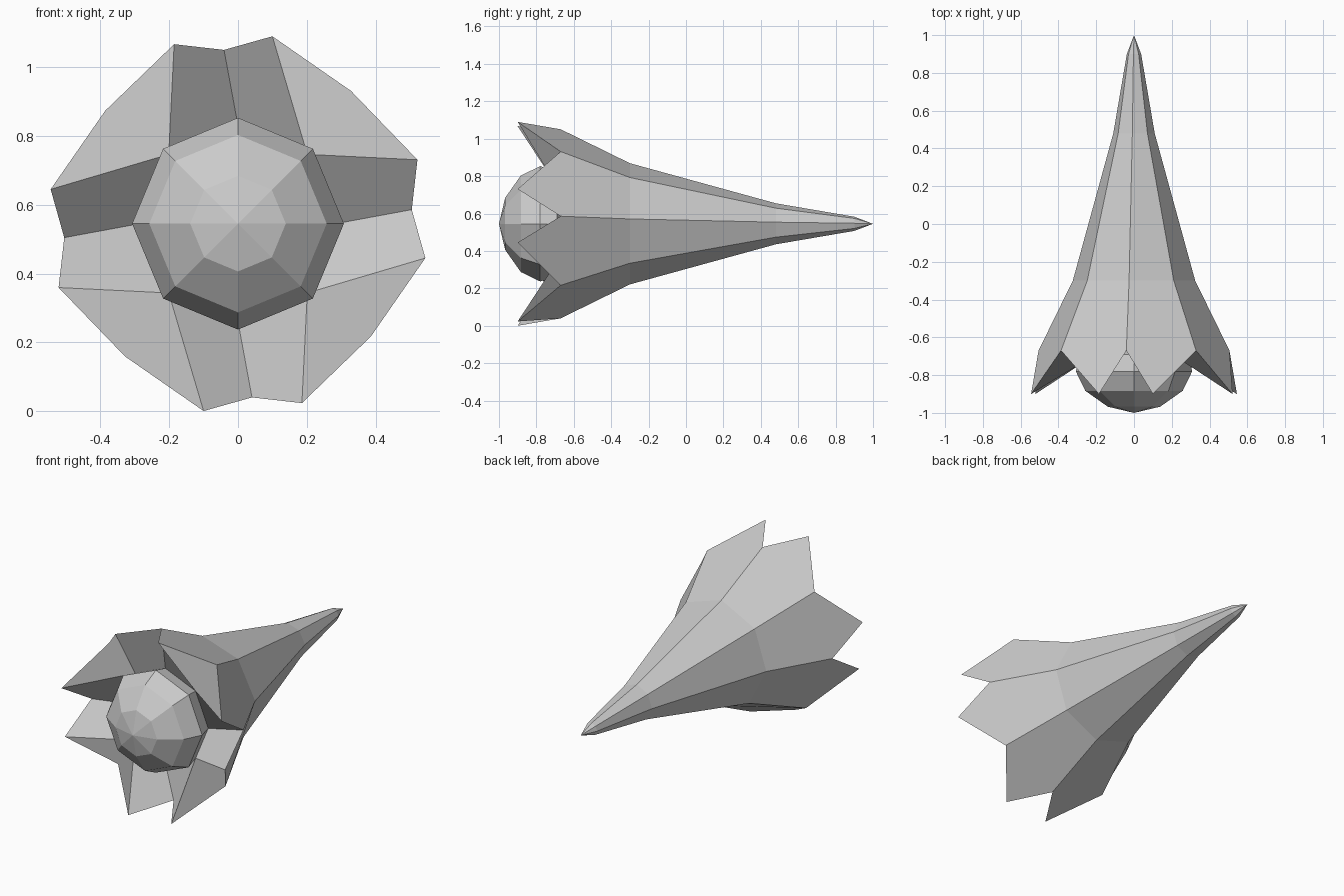
import bpy, bmesh
from math import sin, cos, radians

if "Cube" in bpy.data.objects:
    bpy.data.objects.remove(bpy.data.objects["Cube"])

ZC = 0.545      # height of the long axis
TURN = 4.6      # body is rotated slightly about its axis


def point(bm, r, deg, y):
    a = radians(deg)
    return bm.verts.new((r * cos(a), y, ZC + r * sin(a)))


def ring(bm, r, y, turn=0.0):
    return [point(bm, r, turn + 45 * i, y) for i in range(8)]


def bridge(bm, a, b):
    for i in range(8):
        j = (i + 1) % 8
        bm.faces.new((a[i], a[j], b[j], b[i]))


def fan(bm, a, y):
    tip = bm.verts.new((0, y, ZC))
    for i in range(8):
        bm.faces.new((a[i], a[(i + 1) % 8], tip))


def finish(bm, name):
    bmesh.ops.recalc_face_normals(bm, faces=bm.faces)
    mesh = bpy.data.meshes.new(name)
    bm.to_mesh(mesh)
    bm.free()
    obj = bpy.data.objects.new(name, mesh)
    bpy.context.collection.objects.link(obj)


# Tapered eight-sided body
bm = bmesh.new()
nose = ring(bm, 0.038, 0.9, TURN)
neck = ring(bm, 0.11, 0.48, TURN)
waist = ring(bm, 0.325, -0.3, TURN)
rim = ring(bm, 0.507, -0.67, TURN)
socket = ring(bm, 0.285, -0.69)
fan(bm, nose, 1.0)
bridge(bm, nose, neck)
bridge(bm, neck, waist)

# Pointed skirt: each side ends in a spike leaning toward the even rim corner
spikes = []
for i in range(8):
    offset = 15 if i % 2 == 0 else 30
    spikes.append(point(bm, 0.554, TURN + 45 * i + offset, -0.9))
for i in range(8):
    j = (i + 1) % 8
    bm.faces.new((waist[i], waist[j], rim[j], spikes[i], rim[i]))

# Mouth faces running from the skirt edge in to the socket
for i in range(8):
    before, after = spikes[i - 1], spikes[i]
    if i % 2:
        bm.faces.new((before, rim[i], after, socket[i]))
    else:
        bm.faces.new((rim[i], after, socket[(i + 1) % 8], socket[i]))
        bm.faces.new((rim[i], socket[i], socket[i - 1], before))
finish(bm, "spiked_cone_body")

# Faceted dome seated in the mouth
bm = bmesh.new()
rings = [ring(bm, r, y) for r, y in
         [(0.139, -0.967), (0.258, -0.883), (0.308, -0.78), (0.285, -0.69)]]
fan(bm, rings[0], -1.0)
for a, b in zip(rings, rings[1:]):
    bridge(bm, a, b)
finish(bm, "dome")
